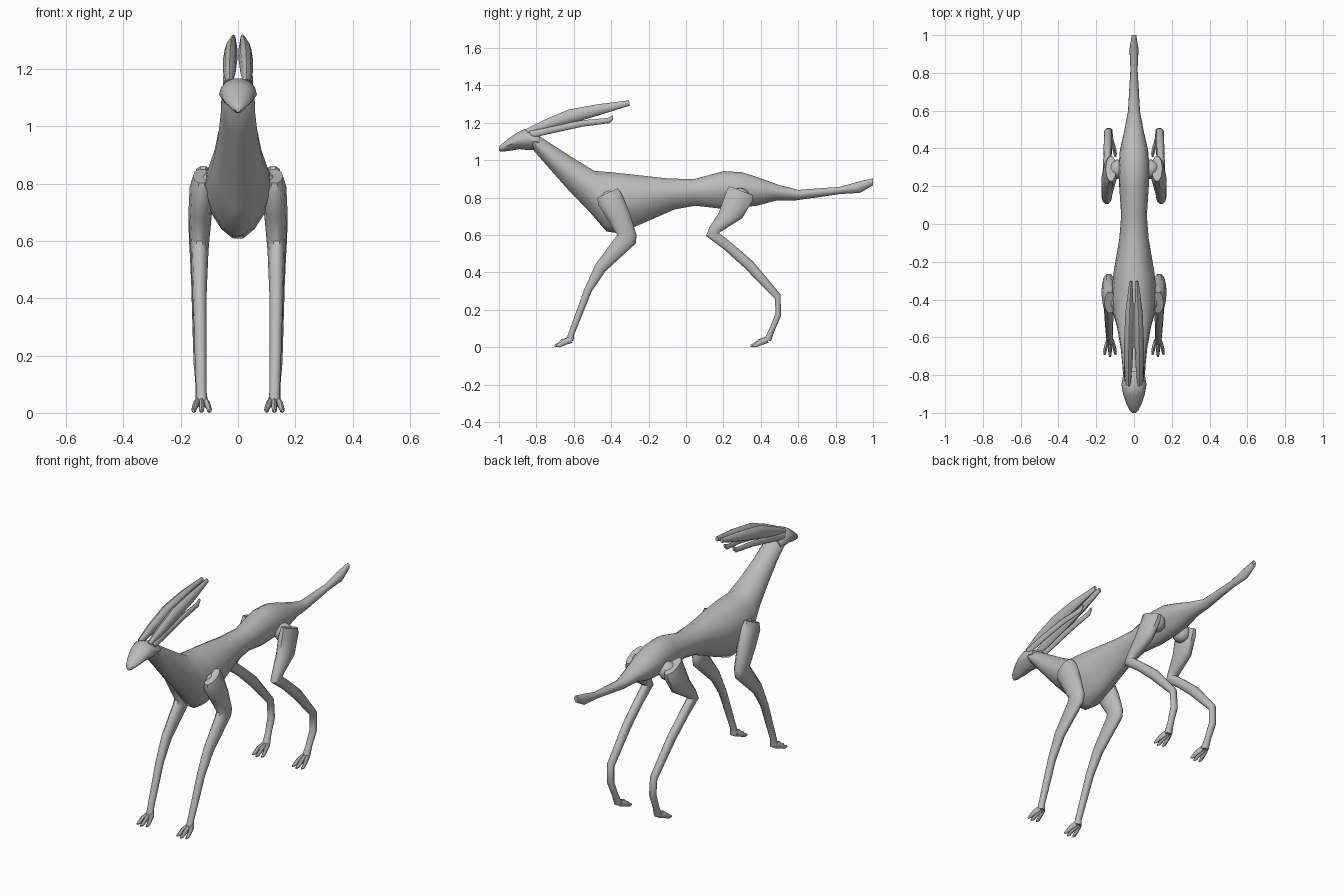
import bpy, bmesh, math
from mathutils import Vector

grey = bpy.data.materials.new("plain grey")
grey.diffuse_color = (0.5, 0.5, 0.5, 1)


def loft(name, rings, sides=12, mirror=False, keel=0.0, angle=50):
    """Skin a tube through rings of (top_y, top_z, bottom_y, bottom_z, centre_x, half_width)."""
    bm = bmesh.new()
    loops = []
    for ty, tz, by, bz, cx, hw in rings:
        mid = Vector((cx, (ty + by) / 2, (tz + bz) / 2))
        up = Vector((0, (ty - by) / 2, (tz - bz) / 2))
        loop = []
        for i in range(sides):
            a = 2 * math.pi * i / sides
            s, c = math.sin(a), math.cos(a)
            taper = 1 - keel * max(0, -s)
            loop.append(bm.verts.new(mid + up * s + Vector((c * hw * taper, 0, 0))))
        loops.append(loop)
    for a, b in zip(loops, loops[1:]):
        for i in range(sides):
            j = (i + 1) % sides
            bm.faces.new((a[i], a[j], b[j], b[i]))
    bm.faces.new(loops[0])
    bm.faces.new(loops[-1])
    bmesh.ops.recalc_face_normals(bm, faces=bm.faces)
    mesh = bpy.data.meshes.new(name)
    bm.to_mesh(mesh)
    bm.free()
    ob = bpy.data.objects.new(name, mesh)
    bpy.context.collection.objects.link(ob)
    mesh.materials.append(grey)
    if mirror:
        m = ob.modifiers.new("mirror", 'MIRROR')
        m.use_mirror_merge = False
    bpy.ops.object.select_all(action='DESELECT')
    ob.select_set(True)
    bpy.context.view_layer.objects.active = ob
    bpy.ops.object.shade_smooth_by_angle(angle=math.radians(angle))
    return ob


# Tail, torso and neck in one skin
loft("body", [
    (1.0, .905, 1.0, .865, 0, .012), (.92, .885, .93, .825, 0, .024),
    (.82, .858, .82, .818, 0, .019), (.60, .842, .59, .785, 0, .032),
    (.50, .868, .48, .783, 0, .052), (.40, .905, .38, .755, 0, .075),
    (.30, .938, .29, .745, 0, .082), (.20, .944, .19, .738, 0, .078),
    (.04, .90, .05, .755, 0, .068), (-.10, .905, -.06, .735, 0, .078),
    (-.27, .925, -.24, .655, 0, .108), (-.40, .94, -.36, .605, 0, .122),
    (-.49, .947, -.425, .615, 0, .115), (-.58, 1.0, -.51, .715, 0, .09),
    (-.69, 1.07, -.63, .84, 0, .07), (-.78, 1.128, -.74, .965, 0, .06),
    (-.84, 1.155, -.81, 1.045, 0, .058)], 14, keel=.3)

# Wedge head
loft("head", [
    (-.78, 1.138, -.785, 1.055, 0, .055), (-.865, 1.168, -.835, 1.052, 0, .066),
    (-.91, 1.145, -.89, 1.058, 0, .058), (-.955, 1.112, -.94, 1.05, 0, .042),
    (-.988, 1.085, -.98, 1.045, 0, .025), (-1.0, 1.07, -.998, 1.048, 0, .01)], 14, keel=.4)

# Long upper blades and slimmer lower blades swept back from the head
loft("upper_horn", [
    (-.86, 1.165, -.84, 1.14, .03, .012), (-.76, 1.215, -.74, 1.16, .03, .022),
    (-.63, 1.27, -.60, 1.20, .027, .025), (-.48, 1.298, -.46, 1.242, .024, .022),
    (-.305, 1.32, -.30, 1.292, .016, .008)], 8, mirror=True)
loft("lower_horn", [
    (-.84, 1.155, -.82, 1.12, .042, .01), (-.72, 1.182, -.71, 1.145, .042, .011),
    (-.56, 1.213, -.55, 1.18, .037, .011), (-.42, 1.226, -.41, 1.198, .03, .009),
    (-.39, 1.24, -.39, 1.218, .028, .006)], 8, mirror=True)

# Front legs: front edge, back edge, position and width down the limb
loft("front_leg", [
    (-.475, .80, -.36, .852, .127, .03), (-.475, .765, -.335, .81, .127, .042),
    (-.42, .68, -.295, .71, .132, .041), (-.37, .60, -.262, .60, .134, .034),
    (-.39, .575, -.265, .555, .134, .031), (-.485, .445, -.43, .405, .134, .025),
    (-.545, .31, -.505, .295, .132, .022), (-.592, .18, -.555, .17, .130, .020),
    (-.63, .075, -.598, .065, .128, .018), (-.642, .04, -.60, .032, .127, .022)], 10, mirror=True)

# Hind legs
loft("hind_leg", [
    (.225, .862, .362, .812, .122, .028), (.20, .80, .36, .785, .124, .038),
    (.172, .72, .305, .69, .134, .039), (.125, .645, .20, .625, .143, .029),
    (.105, .595, .178, .612, .144, .027), (.205, .52, .255, .55, .143, .024),
    (.31, .425, .36, .46, .141, .022), (.475, .258, .505, .285, .137, .021),
    (.478, .18, .51, .17, .134, .021), (.445, .10, .475, .09, .130, .018),
    (.415, .04, .455, .032, .127, .022)], 10, mirror=True)

# Joint lumps tying the legs to the torso
for name, y, z in (("shoulder", -.41, .79), ("hip", .29, .80)):
    bpy.ops.mesh.primitive_uv_sphere_add(segments=12, ring_count=8, radius=1, location=(0, 0, 0))
    ob = bpy.context.object
    ob.name = name
    for v in ob.data.vertices:
        v.co = (v.co.x * .05 + .088, v.co.y * .052 + y, v.co.z * .052 + z)
    ob.data.materials.append(grey)
    ob.modifiers.new("mirror", 'MIRROR').use_mirror_merge = False
    bpy.ops.object.shade_smooth_by_angle(angle=math.radians(50))

# Three splayed toes on every foot
for name, y in (("front", -.62), ("hind", .43)):
    for k in (-1, 0, 1):
        out = .01 * (1 - abs(k))
        x = .127
        loft(f"{name}_toe_{k + 2}", [
            (y - .005, .056, y + .012, .024, x + k * .012, .010),
            (y - .035 - out, .042, y - .025 - out, .012, x + k * .022, .010),
            (y - .058 - out, .022, y - .055 - out, .0, x + k * .027, .009),
            (y - .074 - out, .014, y - .074 - out, .002, x + k * .029, .004)],
            8, mirror=True)
